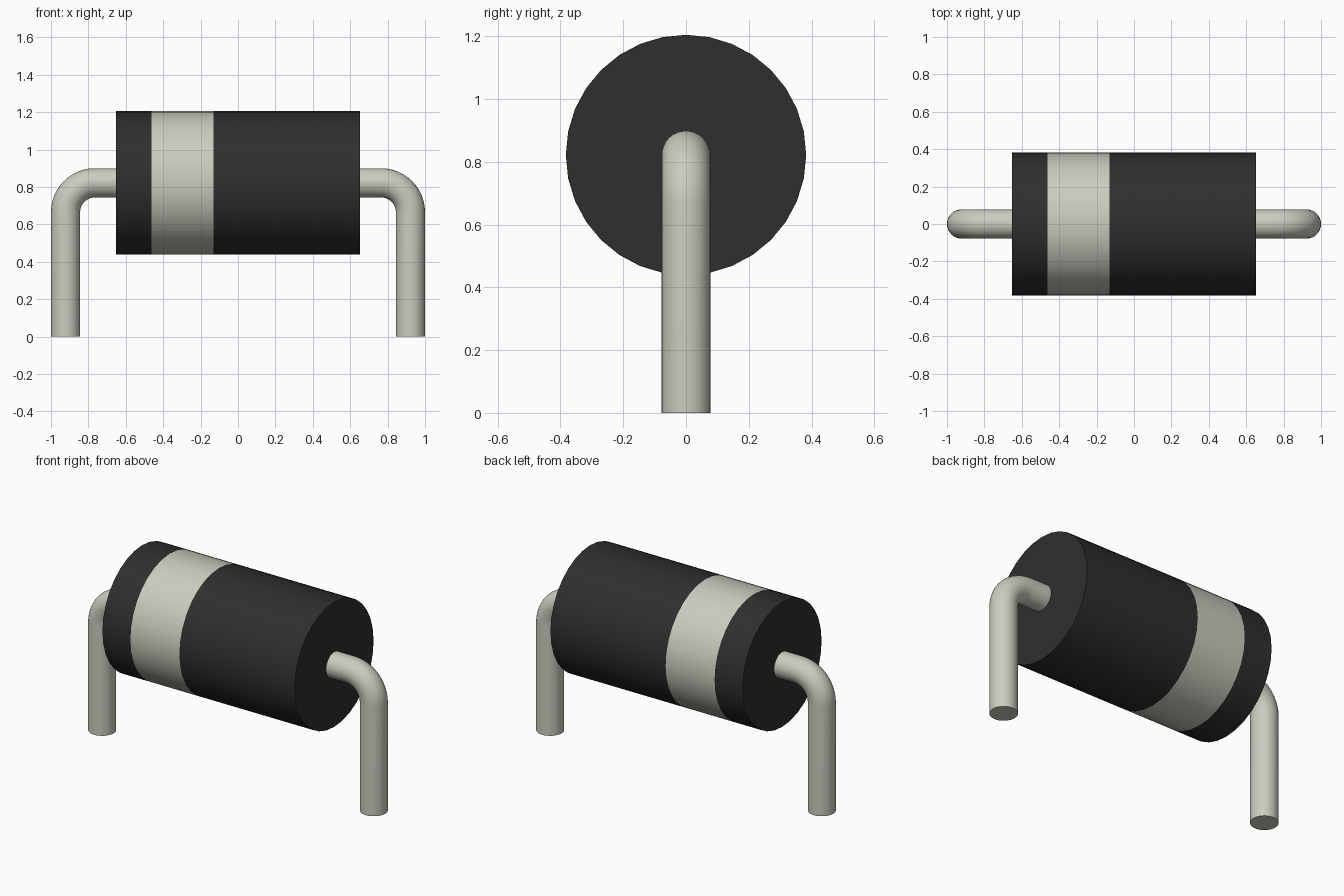
import bpy, bmesh, math
from mathutils import Vector

cube = bpy.data.objects.get("Cube")
if cube:
    bpy.data.objects.remove(cube, do_unlink=True)

AXIS_Z = 0.822
BODY_R, BODY_HALF = 0.383, 0.652
BAND = (-0.462, -0.13)
WIRE_R, WIRE_X, BEND_R = 0.078, 0.922, 0.157


def material(name, color):
    mat = bpy.data.materials.new(name)
    mat.use_nodes = True
    mat.diffuse_color = (*color, 1)
    bsdf = next(n for n in mat.node_tree.nodes if n.type == 'BSDF_PRINCIPLED')
    bsdf.inputs["Base Color"].default_value = (*color, 1)
    return mat


def sweep(name, stations, radius, sides, mats):
    """Round tube through (point, tangent) stations lying in the XZ plane, capped."""
    bm = bmesh.new()
    rings = []
    for point, tangent in stations:
        side = Vector((0, 1, 0))
        up = tangent.cross(side)
        angles = [2 * math.pi * i / sides for i in range(sides)]
        rings.append([bm.verts.new(point + radius * (math.cos(a) * up + math.sin(a) * side))
                      for a in angles])
    for a, b in zip(rings, rings[1:]):
        for i in range(sides):
            j = (i + 1) % sides
            bm.faces.new((a[i], a[j], b[j], b[i]))
    bm.faces.new(rings[0])
    bm.faces.new(rings[-1])
    bmesh.ops.recalc_face_normals(bm, faces=bm.faces)
    mesh = bpy.data.meshes.new(name)
    bm.to_mesh(mesh)
    bm.free()
    obj = bpy.data.objects.new(name, mesh)
    bpy.context.collection.objects.link(obj)
    for mat in mats:
        mesh.materials.append(mat)
    bpy.ops.object.select_all(action='DESELECT')
    obj.select_set(True)
    bpy.context.view_layer.objects.active = obj
    bpy.ops.object.shade_smooth_by_angle(angle=math.radians(40))
    return obj


black = material("black_plastic", (0.028, 0.028, 0.028))
silver = material("pale_silver", (0.60, 0.60, 0.52))

# Cylindrical body with a painted band
along = Vector((1, 0, 0))
body = sweep("body", [(Vector((x, 0, AXIS_Z)), along)
                      for x in (-BODY_HALF, *BAND, BODY_HALF)],
             BODY_R, 32, [black, silver])
for face in body.data.polygons:
    if BAND[0] < face.center.x < BAND[1] and abs(face.normal.x) < 0.5:
        face.material_index = 1

# Bent wire leads, one at each end
for name, s in (("left_lead", 1), ("right_lead", -1)):
    path = [(Vector((s * (BODY_HALF - 0.03), 0, AXIS_Z)), Vector((s, 0, 0)))]
    centre = Vector((s * (WIRE_X - BEND_R), 0, AXIS_Z - BEND_R))
    steps = 12
    for i in range(steps + 1):
        t = math.pi / 2 * i / steps
        path.append((centre + BEND_R * Vector((s * math.sin(t), 0, math.cos(t))),
                     Vector((s * math.cos(t), 0, -math.sin(t)))))
    path.append((Vector((s * WIRE_X, 0, 0)), Vector((0, 0, -1))))
    sweep(name, path, WIRE_R, 32, [silver])
